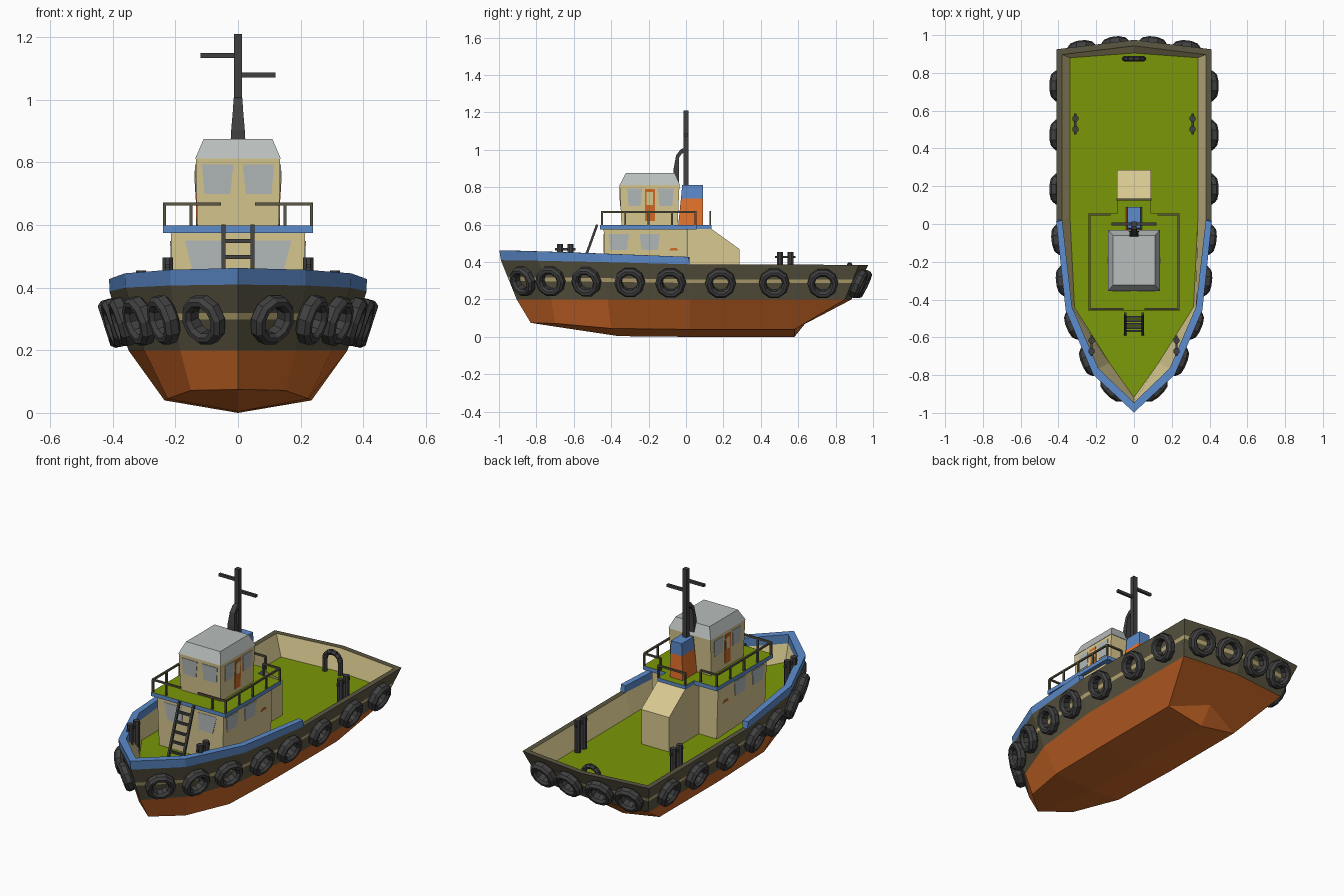
import bpy, bmesh, math
from mathutils import Vector, Matrix

if "Cube" in bpy.data.objects:
    bpy.data.objects.remove(bpy.data.objects["Cube"])


def mat(name, r, g, b):
    m = bpy.data.materials.new(name)
    m.diffuse_color = [((c / 255 + .055) / 1.055) ** 2.4 for c in (r, g, b)] + [1]
    m.use_nodes = True
    m.node_tree.nodes["Principled BSDF"].inputs["Base Color"].default_value = m.diffuse_color
    return m


RUST = mat("rust_red_hull", 208, 106, 40)
OLIVE = mat("dark_olive", 92, 87, 67)
ROPE = mat("rope_tan", 192, 174, 120)
CREAM = mat("cream", 216, 200, 144)
GREEN = mat("deck_green", 122, 152, 8)
BLUE = mat("blue_trim", 92, 139, 203)
ORANGE = mat("funnel_orange", 240, 120, 46)
GREY = mat("roof_grey", 184, 190, 188)
GLASS = mat("window_grey", 178, 184, 184)
BLACK = mat("rubber_black", 64, 64, 64)


def finish(name, bm, *mats):
    bmesh.ops.remove_doubles(bm, verts=bm.verts, dist=1e-4)
    bmesh.ops.recalc_face_normals(bm, faces=bm.faces)
    me = bpy.data.meshes.new(name)
    bm.to_mesh(me)
    bm.free()
    for m in mats:
        me.materials.append(m)
    ob = bpy.data.objects.new(name, me)
    bpy.context.collection.objects.link(ob)
    return ob


def skin(bm, rows, closed, idx=None):
    vs = [[bm.verts.new(p) for p in r] for r in rows]
    n = len(rows[0])
    for k in range(len(rows) - 1):
        for i in range(n if closed else n - 1):
            j = (i + 1) % n
            f = bm.faces.new((vs[k][i], vs[k][j], vs[k + 1][j], vs[k + 1][i]))
            f.material_index = idx[k] if idx else 0
    return vs


def prism(name, bottom, top, m, top_mat=None):
    bm = bmesh.new()
    vs = skin(bm, [bottom, top], True)
    bm.faces.new(vs[0])
    bm.faces.new(vs[1]).material_index = 1 if top_mat else 0
    return finish(name, bm, m, *([top_mat] if top_mat else []))


def rect(x, y0, y1, z):
    return [(-x, y0, z), (x, y0, z), (x, y1, z), (-x, y1, z)]


def plate(name, pts, m):
    pts = [Vector(p) for p in pts]
    n = (pts[1] - pts[0]).cross(pts[2] - pts[0]).normalized() * .003
    prism(name, [p - n for p in pts], [p + n for p in pts], m)


def bars(name, segs, r, m, sides=4):
    bm = bmesh.new()
    for p, q in segs:
        p, q = Vector(p), Vector(q)
        d = q - p
        M = Matrix.Translation((p + q) / 2) @ d.to_track_quat('Z', 'Y').to_matrix().to_4x4() \
            @ Matrix.Rotation(math.pi / sides, 4, 'Z')
        bmesh.ops.create_cone(bm, cap_ends=True, segments=sides, radius1=r, radius2=r,
                              depth=d.length, matrix=M)
    return finish(name, bm, m)


# Hull lines, half breadth from bow centre to stern centre
keel = [(0, -.83, .075), (0, -.7, .055), (0, -.36, .004), (0, .02, 0), (0, .58, 0), (0, .66, .1)]
chine = [(0, -.83, .075), (.15, -.7, .072), (.225, -.4, .045), (.235, .02, .04), (.235, .58, .04), (0, .66, .1)]
water = [(0, -.905, .2), (.185, -.72, .2), (.30, -.42, .2), (.35, .02, .2), (.35, .85, .2), (0, .885, .2)]
rail = [(0, -.99, .41), (.215, -.79, .407), (.36, -.45, .40), (.41, .02, .388), (.41, .925, .385), (0, .975, .385)]
inner = [(0, -.945, .41), (.188, -.765, .407), (.328, -.44, .40), (.38, .02, .388), (.38, .897, .385), (0, .943, .385)]
deck = [(0, -.918, .31), (.13, -.735, .30), (.315, -.44, .288), (.338, .02, .27), (.338, .88, .265), (0, .905, .265)]


def mix(a, b, t):
    return [tuple(Vector(p).lerp(Vector(q), t)) for p, q in zip(a, b)]


def loop(h):
    return h + [(-x, y, z) for x, y, z in h[-2:0:-1]]


bm = bmesh.new()
rows = [keel, chine, water, mix(water, rail, .47), mix(water, rail, .57), rail, inner, deck]
vs = skin(bm, [loop(r) for r in rows], True, [0, 0, 1, 2, 1, 1, 3])[-1]
for i in range(5):
    quad = [vs[i], vs[i + 1], vs[-i - 1], vs[-i]] if i else [vs[0], vs[1], vs[-1]]
    if i == 4:
        quad = [vs[4], vs[5], vs[6]]
    bm.faces.new(quad).material_index = 4
finish("hull", bm, RUST, OLIVE, ROPE, CREAM, GREEN)

# Raised blue bulwark around the bow
def fore(h, lift=0):
    h = [(x, y, z + lift * (1 - .25 * (y + 1))) for x, y, z in h[:4]]
    return [(-x, y, z) for x, y, z in h[:0:-1]] + h


bm = bmesh.new()
skin(bm, [fore(rail), fore([(x * 1.005, y - .008, z) for x, y, z in rail], .053),
          fore(inner, .053), fore(inner), fore(rail)], False)
bmesh.ops.remove_doubles(bm, verts=bm.verts, dist=1e-4)
bmesh.ops.holes_fill(bm, edges=bm.edges, sides=4)
finish("bow_bulwark", bm, BLUE)

# Tyre fenders, placed on hull segments (segment, fraction)
spots = [(0, .47), (1, .12), (1, .72), (2, .3), (2, .78), (3, .19), (3, .52), (3, .82), (4, .28), (4, .75)]
section = [(.044, -.022), (.044, .015), (.055, .028), (.07, .028), (.082, .014), (.082, -.012), (.07, -.022), (.044, -.022)]
mid = mix(water, rail, .5)
for seg, t in spots:
    a, b = Vector(mid[seg]), Vector(mid[seg + 1])
    up = (Vector(rail[seg]) - Vector(water[seg])).lerp(Vector(rail[seg + 1]) - Vector(water[seg + 1]), t)
    n = (b - a).cross(up).normalized()
    c = a.lerp(b, t) + n * .022
    for s in (1, -1):
        nn, cc = Vector((n.x * s, n.y, n.z)), Vector((c.x * s, c.y, c.z))
        M = Matrix.Translation(cc) @ nn.to_track_quat('Z', 'Y').to_matrix().to_4x4()
        bm = bmesh.new()
        skin(bm, [[M @ Vector((r * math.cos(k * math.pi / 5), r * math.sin(k * math.pi / 5), h))
                   for k in range(10)] for r, h in section], True)
        finish("tyre_fender", bm, BLACK)

# Lower deckhouse with sloped engine casing behind it
prism("deckhouse", rect(.205, -.435, .01, .26), rect(.215, -.44, .01, .578), CREAM)
prof = [(0, .26), (.285, .26), (.285, .47), (.135, .578), (0, .578)]
prism("engine_casing", [(-.09, y, z) for y, z in prof], [(.09, y, z) for y, z in prof], CREAM)
tee = [(-.24, -.46), (.24, -.46), (.24, .055), (.09, .055), (.09, .135), (-.09, .135), (-.09, .055), (-.24, .055)]
prism("bridge_deck", [(x, y, .575) for x, y in tee], [(x, y, .598) for x, y in tee], BLUE, GREEN)

# Wheelhouse and roof
prism("wheelhouse", rect(.13, -.345, -.045, .595), rect(.135, -.355, -.035, .812), CREAM)
prism("wheelhouse_roof", rect(.137, -.355, -.032, .812), rect(.11, -.322, -.06, .875), GREY)


# Windows and doors
def wx(z):
    return .13 + (z - .595) * .023


for s in (1, -1):
    plate("wheelhouse_front_window", [(s * x, -.345 - (z - .595) * .046, z) for x, z in
          ((.015, .793), (.115, .793), (.107, .70), (.025, .70))], GLASS)
    plate("deckhouse_front_window", [(s * x, -.4385, z) for x, z in
          ((.05, .55), (.17, .55), (.145, .45), (.055, .45))], GLASS)
    for y0, y1 in ((-.315, -.235), (-.15, -.065)):
        plate("wheelhouse_side_window", [(s * wx(z), y, z) for y, z in
              ((y0, .793), (y1, .793), (y1 - .008, .70), (y0 + .008, .70))], GLASS)
    plate("wheelhouse_door", [(s * wx(z), y, z) for y, z in
          ((-.22, .79), (-.167, .79), (-.167, .62), (-.22, .62))], RUST)
    plate("door_upper_pane", [(s * (wx(z) + .002), y, z) for y, z in
          ((-.21, .775), (-.177, .775), (-.177, .705), (-.21, .705))], CREAM)
    for y0, y1 in ((-.415, -.305), (-.248, -.14)):
        plate("deckhouse_side_window", [(s * (.205 + (z - .26) * .031), y, z) for y, z in
              ((y0, .55), (y1, .55), (y1 - .01, .465), (y0 + .01, .465))], GLASS)
    plate("deckhouse_door_trim", [(s * .212, y, z) for y, z in
          ((-.08, .475), (-.05, .475), (-.04, .462), (-.09, .462))], RUST)

# Funnel, mast and exhaust strut
prism("funnel", rect(.042, -.042, .09, .595), rect(.037, -.027, .09, .74), ORANGE)
prism("funnel_top", rect(.037, -.027, .09, .74), rect(.035, -.02, .09, .812), BLUE)
bars("mast", [((0, 0, .8), (0, 0, 1.21))], .019, BLACK)
bars("mast_arms", [((-.12, 0, 1.142), (0, 0, 1.142)), ((0, 0, 1.08), (.12, 0, 1.08))], .011, BLACK)
bm = bmesh.new()
path = [(-.052, .80, .027, 0), (-.052, .9, .022, 0), (-.045, .965, .016, .006), (-.025, .992, .014, .012), (.005, 1.0, .012, .014)]
vs = skin(bm, [[(-w, y - .014 + e, z + e), (w, y - .014 + e, z + e), (w, y + .014 - e, z - e), (-w, y + .014 - e, z - e)]
               for y, z, w, e in path], True)
bm.faces.new(vs[0])
bm.faces.new(vs[-1])
finish("exhaust_pipe", bm, BLACK)

# Bridge deck railings
Z = .668
segs = [((-.09, .13, Z), (.09, .13, Z))]
for s in (1, -1):
    line = [(s * .055, -.45), (s * .235, -.45), (s * .235, .05), (s * .13, .05)]
    segs += [((*p, Z), (*q, Z)) for p, q in zip(line, line[1:])]
    posts = line[1:] + [(s * .15, -.45), (s * .235, -.325), (s * .235, -.2), (s * .235, -.075), (s * .087, .13)]
    segs += [((*p, .595), (*p, Z)) for p in posts]
bars("bridge_railing", segs, .007, OLIVE)

# Ladder up from the fore deck
foot, head = Vector((0, -.585, .295)), Vector((0, -.475, .6))
segs = [(foot + Vector((s * .046, 0, 0)), head + Vector((s * .046, 0, 0))) for s in (1, -1)]
for k in range(1, 6):
    c = foot.lerp(head, k / 6)
    segs.append((c - Vector((.046, 0, 0)), c + Vector((.046, 0, 0))))
bars("ladder", segs, .009, BLACK)

# Twin mooring bollards
for s in (1, -1):
    for x, y, z0, z1 in ((.31, .53, .265, .455), (.225, -.645, .295, .497)):
        segs = []
        for d in (-.028, .028):
            segs += [((s * x, y + d, z0), (s * x, y + d, z1))]
        bars("bollard", segs, .018, BLACK, 8)
        bars("bollard_crossbar", [((s * x, y - .055, z1 - .028), (s * x, y + .055, z1 - .028))], .009, BLACK)

# Towing arch at the stern
pts = [(-.05, .875, .26)] + [(.05 * math.cos(a), .875, .34 + .046 * math.sin(a)) for a in
                            [math.pi * (1 - k / 6) for k in range(7)]] + [(.05, .875, .26)]
bars("towing_arch", list(zip(pts, pts[1:])), .015, BLACK, 6)
